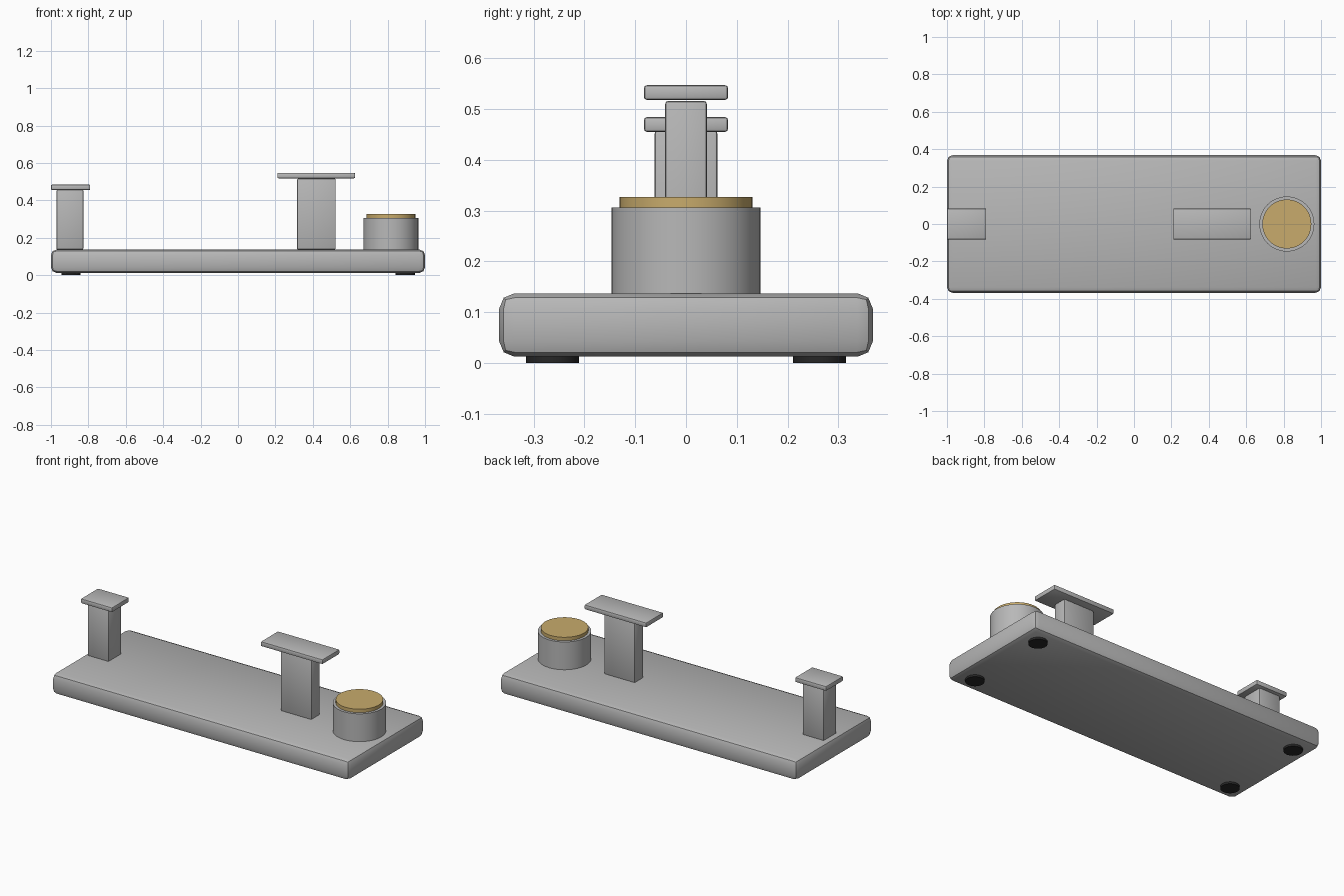
import bpy
import math

cube = bpy.data.objects.get("Cube")
if cube:
    bpy.data.objects.remove(cube, do_unlink=True)


def material(name, rgb):
    mat = bpy.data.materials.new(name)
    mat.use_nodes = True
    color = (*rgb, 1)
    mat.diffuse_color = color
    mat.node_tree.nodes["Principled BSDF"].inputs["Base Color"].default_value = color
    return mat


grey = material("satin grey metal", (0.48, 0.48, 0.48))
brass = material("brass", (0.58, 0.41, 0.15))
rubber = material("black rubber", (0.02, 0.02, 0.02))


def finish(obj, name, mat, bevel=0, segments=2):
    obj.name = name
    obj.data.materials.append(mat)
    bpy.ops.object.transform_apply(location=False, rotation=False, scale=True)
    if bevel:
        mod = obj.modifiers.new("rounded edges", "BEVEL")
        mod.width = bevel
        mod.segments = segments
        bpy.ops.object.modifier_apply(modifier=mod.name)
    bpy.ops.object.shade_smooth_by_angle(angle=math.radians(30))


def box(name, x, half_depth, z, mat, bevel):
    """Box spanning the x and z ranges, centred on y = 0."""
    bpy.ops.mesh.primitive_cube_add(size=1, location=(sum(x) / 2, 0, sum(z) / 2))
    obj = bpy.context.object
    obj.scale = (x[1] - x[0], 2 * half_depth, z[1] - z[0])
    finish(obj, name, mat, bevel)


def disc(name, x, y, radius, z, mat):
    bpy.ops.mesh.primitive_cylinder_add(
        vertices=48, radius=radius, depth=z[1] - z[0], location=(x, y, sum(z) / 2))
    finish(bpy.context.object, name, mat)


# Base slab
box("base_plate", (-1, 1), 0.368, (0.012, 0.137), grey, 0.03)

# Short post with square cap
box("end_post", (-0.97, -0.827), 0.062, (0.137, 0.457), grey, 0.006)
box("end_post_cap", (-1, -0.79), 0.083, (0.455, 0.484), grey, 0.006)

# Tall post with long cap
box("middle_post", (0.316, 0.522), 0.041, (0.137, 0.516), grey, 0.006)
box("middle_post_cap", (0.21, 0.626), 0.083, (0.518, 0.547), grey, 0.006)

# Round drum with brass top
disc("drum", 0.817, 0, 0.147, (0.13, 0.306), grey)
disc("drum_top", 0.817, 0, 0.131, (0.3, 0.327), brass)

# Feet under the four corners
for x, side in ((-0.893, "right"), (0.893, "left")):
    for y, end in ((-0.263, "front"), (0.263, "back")):
        disc(f"{end}_{side}_foot", x, y, 0.052, (0, 0.02), rubber)
